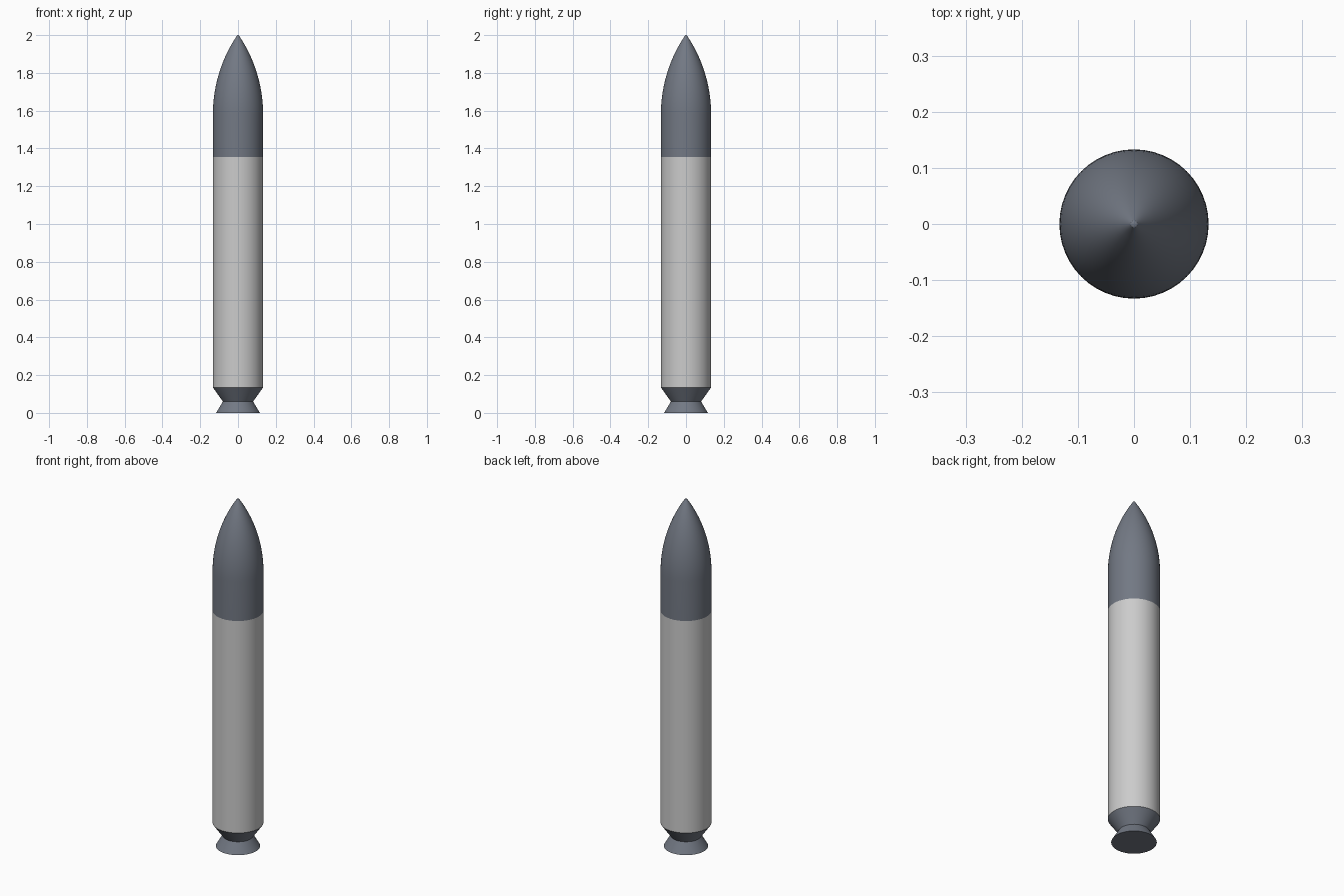
import bpy, bmesh, math

if "Cube" in bpy.data.objects:
    bpy.data.objects.remove(bpy.data.objects["Cube"])

SIDES = 48
R = 0.133

dark = bpy.data.materials.new("dark_grey")
dark.diffuse_color = (0.17, 0.19, 0.23, 1)
dark.use_nodes = True
dark.node_tree.nodes["Principled BSDF"].inputs["Base Color"].default_value = dark.diffuse_color


def lathe(name, profile, mat=None, cap_bottom=False):
    """Spin (radius, z) points round z; a zero radius makes a pole."""
    bm = bmesh.new()
    rings = []
    for r, z in profile:
        n = SIDES if r > 0 else 1
        rings.append([bm.verts.new((r * math.cos(2 * math.pi * i / SIDES),
                                    r * math.sin(2 * math.pi * i / SIDES), z))
                      for i in range(n)])
    for a, b in zip(rings, rings[1:]):
        for i in range(SIDES):
            j = (i + 1) % SIDES
            if len(b) == 1:
                bm.faces.new((a[i], a[j], b[0]))
            else:
                bm.faces.new((a[i], a[j], b[j], b[i]))
    if cap_bottom:
        bm.faces.new(rings[0][::-1])
    mesh = bpy.data.meshes.new(name)
    bm.to_mesh(mesh)
    bm.free()
    obj = bpy.data.objects.new(name, mesh)
    bpy.context.collection.objects.link(obj)
    if mat:
        mesh.materials.append(mat)
    bpy.ops.object.select_all(action='DESELECT')
    obj.select_set(True)
    bpy.context.view_layer.objects.active = obj
    bpy.ops.object.shade_smooth_by_angle(angle=math.radians(30))
    return obj


# Engine bell, closed underneath, and the tapered tail above it
lathe("engine_bell", [(0.116, 0), (0.08, 0.06)], dark, cap_bottom=True)
lathe("tail_cone", [(0.08, 0.06), (R, 0.135)], dark)

# Main body tube
lathe("body_tube", [(R, 0.135), (R, 1.355)])

# Nose: straight collar, then a tangent ogive with a slightly blunted tip
base, length = 1.58, 0.425
rho = (R * R + length * length) / (2 * R)
ogive = []
for k in range(17):
    h = 0.41 * k / 16
    ogive.append((math.sqrt(rho * rho - h * h) - (rho - R), base + h))
lathe("nose_cone", [(R, 1.355)] + ogive + [(0.006, 1.997), (0, 2.0)], dark)
